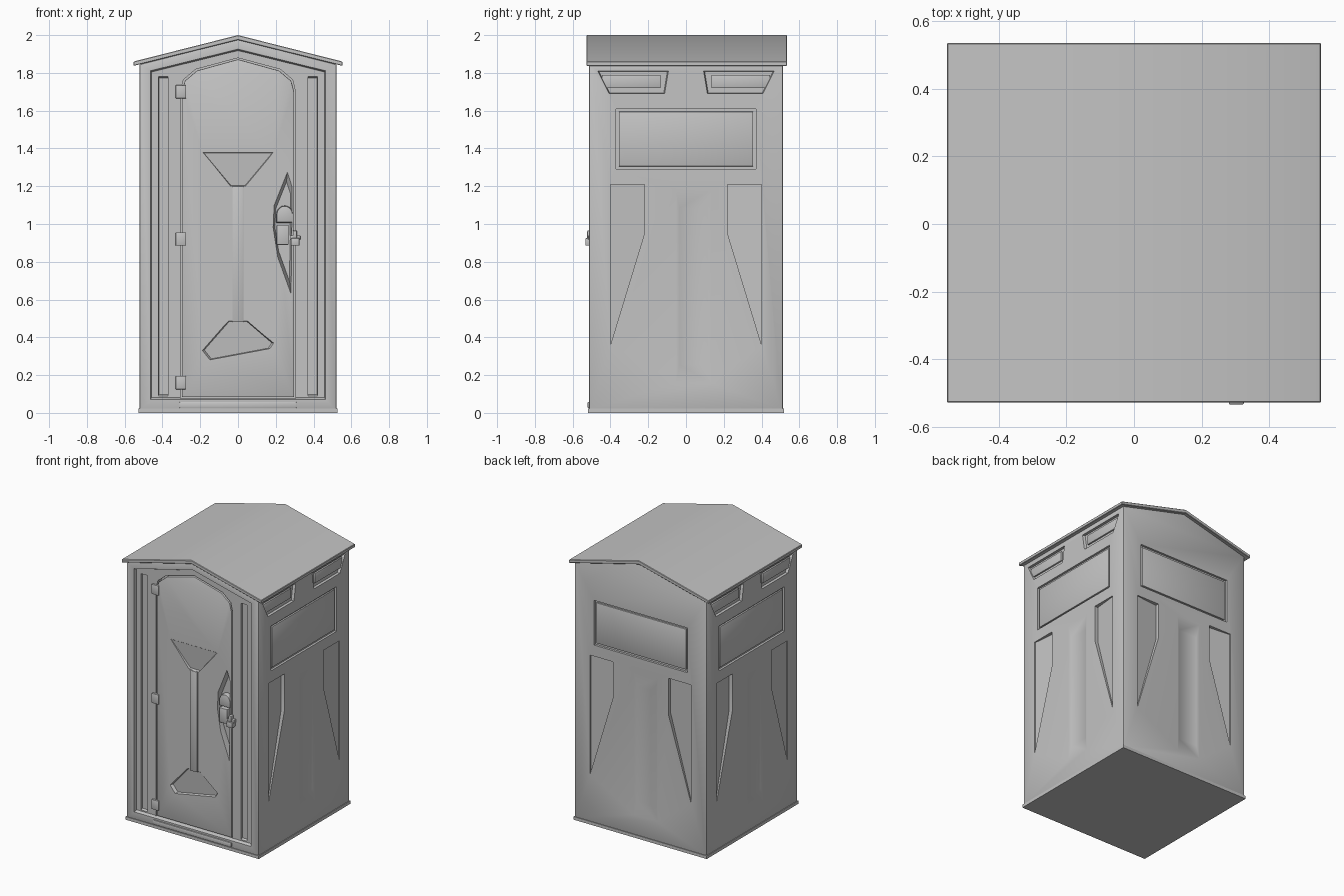
import bpy, bmesh, math
from mathutils import Matrix, Vector

cube = bpy.data.objects.get("Cube")
if cube:
    bpy.data.objects.remove(cube, do_unlink=True)

grey = bpy.data.materials.new("Light grey plastic")
grey.use_nodes = True
colour = (0.55, 0.55, 0.55, 1)
grey.diffuse_color = colour
grey.node_tree.nodes["Principled BSDF"].inputs["Base Color"].default_value = colour


def activate(ob):
    bpy.ops.object.select_all(action='DESELECT')
    ob.select_set(True)
    bpy.context.view_layer.objects.active = ob


def prism(name, outline, near, far, shrink=1.0, turn=0):
    """Outline in (x, z) swept along y; far is one depth or one per point."""
    n = len(outline)
    depths = far if isinstance(far, list) else [far] * n
    mid = sum((Vector(p) for p in outline), Vector((0, 0))) / n
    bm = bmesh.new()
    a = [bm.verts.new((x, near, z)) for x, z in outline]
    b = []
    for p, d in zip(outline, depths):
        q = mid + (Vector(p) - mid) * shrink
        b.append(bm.verts.new((q.x, d, q.y)))
    bm.faces.new(a)
    bm.faces.new(b[::-1])
    for i in range(n):
        j = (i + 1) % n
        bm.faces.new((a[j], a[i], b[i], b[j]))
    bm.transform(Matrix.Rotation(math.radians(turn), 4, 'Z'))
    bmesh.ops.recalc_face_normals(bm, faces=bm.faces)
    mesh = bpy.data.meshes.new(name)
    bm.to_mesh(mesh)
    bm.free()
    mesh.materials.append(grey)
    ob = bpy.data.objects.new(name, mesh)
    bpy.context.collection.objects.link(ob)
    return ob


def carve(target, *args, **kw):
    cutter = prism("cutter", *args, **kw)
    cutter.hide_render = True
    mod = target.modifiers.new("carve", 'BOOLEAN')
    mod.operation, mod.solver, mod.object = 'DIFFERENCE', 'EXACT', cutter
    activate(target)
    bpy.ops.object.modifier_apply(modifier=mod.name)
    bpy.data.objects.remove(cutter, do_unlink=True)


def bevel(ob, width, segments=2):
    mod = ob.modifiers.new("bevel", 'BEVEL')
    mod.width, mod.segments = width, segments
    activate(ob)
    bpy.ops.object.modifier_apply(modifier=mod.name)


def rect(x0, x1, z0, z1):
    return [(x0, z0), (x1, z0), (x1, z1), (x0, z1)]


def mirrored(half):
    """Close a right-hand outline, leaving centre points single."""
    return half + [(-x, z) for x, z in reversed(half) if x > 0]


def flip(points, side):
    return [(x * side, z) for x, z in points]


# Cabin shell with a gabled top
W, D = 0.522, 0.513
cabin = prism("cabin", mirrored([(W, 0.01), (W, 1.845), (0, 1.978)]), -D, D)
bevel(cabin, 0.008)

# Stepped front surround, flutes and door opening
carve(cabin, mirrored([(0.465, 0.065), (0.465, 1.815), (0, 1.93)]), -D - 0.01, -D + 0.018, shrink=0.985)
for s in (-1, 1):
    carve(cabin, flip(rect(0.37, 0.42, 0.08, 1.79), s), -D, -D + 0.032, shrink=0.98)


def door_outline(g):
    return mirrored([(0.3 + g, 0.08 - g), (0.3 + g, 1.7), (0.285 + g, 1.76 + g),
                     (0.22 + g, 1.815 + g), (0, 1.875 + g)])


carve(cabin, door_outline(0.004), -D, -D + 0.06)

# Moulded recesses on the sides and back
wing = [(0.4, 1.21), (0.22, 1.21), (0.22, 0.95), (0.4, 0.36)]
vent = [(0.11, 1.69), (0.41, 1.69), (0.47, 1.81), (0.09, 1.81)]
for label, turn, r in (("left", 90, W), ("back", 180, D), ("right", 270, W)):
    carve(cabin, rect(-0.37, 0.37, 1.29, 1.61), -r - 0.01, -r + 0.016, turn=turn)
    panel = prism(label + "_panel", rect(-0.355, 0.355, 1.305, 1.595), -r + 0.005, -r + 0.03, turn=turn)
    bevel(panel, 0.003)
    carve(cabin, rect(-0.06, 0.14, 0.12, 1.22), -r - 0.004, -r + 0.01, shrink=0.75, turn=turn)
    for s in (-1, 1):
        inner, outer = -r + 0.026, -r + 0.008
        carve(cabin, flip(wing, s), -r - 0.01, [outer, inner, inner, outer], turn=turn)
        if label != "back":
            carve(cabin, flip(vent, s), -r - 0.01, -r + 0.018, shrink=0.95, turn=turn)
            cover = prism(label + "_vent_cover", flip(rect(0.135, 0.445, 1.72, 1.79), s),
                          -r + 0.007, -r + 0.03, turn=turn)
            bevel(cover, 0.003)

# Roof and base
roof = prism("roof", [(0.553, 1.837), (0.553, 1.86), (0, 2.0), (-0.553, 1.86),
                      (-0.553, 1.837), (0, 1.974)], -0.527, 0.535)
bevel(roof, 0.003, 1)
prism("base_skid", rect(-0.527, 0.527, 0, 0.022), -0.518, 0.518)
step = prism("threshold", rect(-0.31, 0.31, 0.025, 0.058), -0.521, -0.48)
bevel(step, 0.005)

# Door with sculpted pockets
F = -0.498
door = prism("door", door_outline(-0.003), F, F + 0.05)
bevel(door, 0.005)
lower = [(-0.05, 0.49), (0.05, 0.49), (0.19, 0.37), (0.17, 0.34), (-0.15, 0.28), (-0.19, 0.33)]
carve(door, lower, F - 0.003, [F + 0.004] * 2 + [F + 0.02] * 4, shrink=0.94)
upper = [(-0.04, 1.2), (0.04, 1.2), (0.19, 1.38), (-0.19, 1.38)]
carve(door, upper, F - 0.003, [F + 0.016] * 2 + [F + 0.002] * 2, shrink=0.95)
grip = [(0.282, 0.62), (0.21, 0.82), (0.185, 0.98), (0.19, 1.1), (0.262, 1.28), (0.288, 1.2)]
carve(door, grip, F - 0.004, F + 0.03, shrink=0.8)
rib = prism("door_rib", rect(-0.03, 0.03, 0.48, 1.2), F - 0.008, F + 0.02)
bevel(rib, 0.006)

# Handle: rounded hood, plate and lock
arc = [(0.247 + 0.042 * math.cos(t * math.pi / 10), 1.05 + 0.045 * math.sin(t * math.pi / 10))
       for t in range(11)]
hood = prism("handle_hood", arc + [(0.205, 1.01), (0.289, 1.01)], F - 0.006, F + 0.04, shrink=1.1)
plate = prism("handle_plate", rect(0.205, 0.268, 0.89, 0.995), F - 0.008, F + 0.04)
latch = prism("lock_latch", rect(0.28, 0.325, 0.885, 0.925), F - 0.035, F + 0.01)
bolt = prism("lock_bolt", rect(0.29, 0.312, 0.92, 0.965), F - 0.025, F + 0.01)
keeper = prism("lock_keeper", rect(0.275, 0.33, 0.915, 0.94), F - 0.02, F + 0.01)
for part in (hood, plate, latch, bolt, keeper):
    bevel(part, 0.004)

# Hinges
for z in (0.16, 0.92, 1.7):
    hinge = prism("hinge", rect(-0.33, -0.275, z - 0.035, z + 0.035), F - 0.01, F + 0.01)
    bevel(hinge, 0.003)

# Smooth shading with crisp folds
for ob in list(bpy.context.collection.objects):
    if ob.type == 'MESH' and grey.name in ob.data.materials:
        activate(ob)
        bpy.ops.object.shade_smooth_by_angle(angle=math.radians(30))
